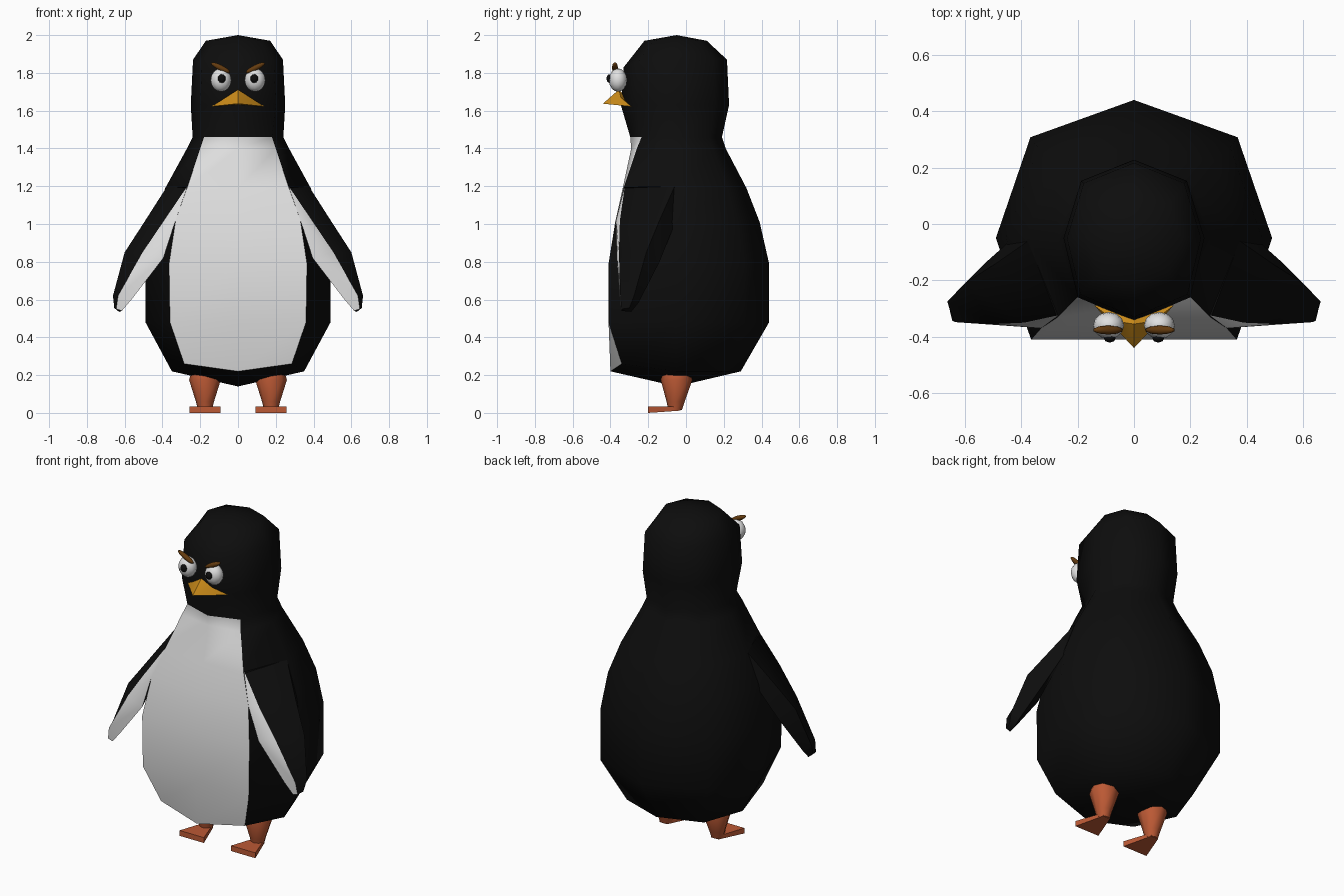
import bpy, bmesh, math
from mathutils import Vector

if "Cube" in bpy.data.objects:
    bpy.data.objects.remove(bpy.data.objects["Cube"])


def material(name, rgb):
    m = bpy.data.materials.new(name)
    m.diffuse_color = (*rgb, 1)
    m.use_nodes = True
    m.node_tree.nodes["Principled BSDF"].inputs["Base Color"].default_value = m.diffuse_color
    return m


BLACK = material("black", (0.004, 0.004, 0.004))
WHITE = material("white", (0.75, 0.75, 0.75))
BEAK = material("beak_orange", (0.6, 0.26, 0.01))
LEG = material("leg_orange", (0.5, 0.1, 0.035))
BROWN = material("brown", (0.13, 0.045, 0.005))


def finish(bm, name, mats, angle=60):
    bmesh.ops.recalc_face_normals(bm, faces=bm.faces[:])
    me = bpy.data.meshes.new(name)
    bm.to_mesh(me)
    bm.free()
    ob = bpy.data.objects.new(name, me)
    bpy.context.collection.objects.link(ob)
    for m in mats:
        me.materials.append(m)
    bpy.ops.object.select_all(action='DESELECT')
    ob.select_set(True)
    bpy.context.view_layer.objects.active = ob
    if angle:
        bpy.ops.object.shade_smooth_by_angle(angle=math.radians(angle))
    return ob


def loft(rings, paint=lambda row, col: 0, poles=None):
    """Skin closed rings; ends are capped, or joined to pole points."""
    bm = bmesh.new()
    vs = [[bm.verts.new(p) for p in r] for r in rings]
    n = len(vs[0])
    for i in range(len(vs) - 1):
        for j in range(n):
            k = (j + 1) % n
            f = bm.faces.new((vs[i][j], vs[i][k], vs[i + 1][k], vs[i + 1][j]))
            f.material_index = paint(i, j)
    for e, ring in enumerate((vs[0], vs[-1])):
        if poles:
            p = bm.verts.new(poles[e])
            for j in range(n):
                bm.faces.new((p, ring[j], ring[(j + 1) % n]))
        else:
            bm.faces.new(ring)
    return bm


def ellipsoid(name, loc, size, mat, tilt=0, seg=12, rings=8):
    bm = bmesh.new()
    bmesh.ops.create_uvsphere(bm, u_segments=seg, v_segments=rings, radius=1)
    bmesh.ops.scale(bm, vec=size, verts=bm.verts)
    c, s = math.cos(tilt), math.sin(tilt)
    for v in bm.verts:
        x, y, z = v.co
        v.co = Vector((x * c - z * s, y, x * s + z * c)) + Vector(loc)
    return finish(bm, name, [mat])


# Body and head: z, half width, front y, front corner (x, y, z), back y
profile = [
    (0.22, 0.35, -0.40, 0.285, -0.34, 0.26, 0.29),
    (0.48, 0.49, -0.41, 0.36, -0.41, 0.48, 0.44),
    (0.79, 0.49, -0.41, 0.365, -0.41, 0.79, 0.44),
    (1.01, 0.455, -0.375, 0.33, -0.37, 1.02, 0.39),
    (1.19, 0.385, -0.335, 0.27, -0.33, 1.19, 0.32),
    (1.40, 0.27, -0.29, 0.20, -0.26, 1.40, 0.21),
    (1.46, 0.24, -0.295, 0.18, -0.235, 1.46, 0.19),
    (1.63, 0.25, -0.345, 0.20, -0.26, 1.63, 0.228),
    (1.83, 0.238, -0.33, 0.19, -0.25, 1.86, 0.217),
    (1.97, 0.17, -0.22, 0.12, -0.17, 1.97, 0.11),
]
CY = -0.05
rings = []
for z, w, f, dx, dy, dz, b in profile:
    zb = 1.87 if z == 1.83 else z
    bx, by = 0.75 * w, CY + 0.73 * (b - CY)
    rings.append([(0, f, z), (dx, dy, dz), (w, CY, zb), (bx, by, zb),
                  (0, b, zb), (-bx, by, zb), (-w, CY, zb), (-dx, dy, dz)])
# The two front columns up to the neck form the white belly
finish(loft(rings, lambda i, j: 1 if i < 6 and j in (0, 7) else 0,
            [(0, CY, 0.14), (0, CY, 2.0)]), "body", [BLACK, WHITE])

# Wing sections: front inner, front outer, outer, back
wing = [
    [(0.265, -0.325, 1.20), (0.275, -0.325, 1.19), (0.375, -0.06, 1.20), (0.30, -0.05, 1.15)],
    [(0.33, -0.37, 1.02), (0.39, -0.35, 1.02), (0.49, -0.14, 1.02), (0.44, -0.06, 1.00)],
    [(0.395, -0.365, 0.82), (0.505, -0.355, 0.85), (0.60, -0.21, 0.85), (0.53, -0.14, 0.80)],
    [(0.56, -0.35, 0.605), (0.635, -0.348, 0.62), (0.662, -0.275, 0.62), (0.62, -0.25, 0.585)],
    [(0.615, -0.342, 0.54), (0.645, -0.342, 0.55), (0.655, -0.30, 0.555), (0.63, -0.29, 0.535)],
]

for side, s in (("left", 1), ("right", -1)):
    pts = [[(s * x, y, z) for x, y, z in sec] for sec in wing]
    finish(loft(pts, lambda i, j: 1 if j == 0 else 0), side + "_wing", [BLACK, WHITE])

    # Eye, pupil and slanted brow
    ellipsoid(side + "_eye", (s * 0.09, -0.36, 1.762), (0.055, 0.048, 0.062), WHITE)
    ellipsoid(side + "_pupil", (s * 0.086, -0.405, 1.77), (0.021, 0.016, 0.023), BLACK, 0, 8, 6)
    ellipsoid(side + "_brow", (s * 0.092, -0.376, 1.827), (0.06, 0.016, 0.015),
              BROWN, s * math.radians(27), 10, 6)

    # Tapered leg
    leg = []
    for z, r, cy in ((0.015, 0.036, -0.058), (0.06, 0.048, -0.055),
                     (0.175, 0.084, -0.05), (0.205, 0.075, -0.05)):
        leg.append([(s * 0.175 + r * math.cos(a * math.pi / 4),
                     cy + r * math.sin(a * math.pi / 4), z) for a in range(8)])
    finish(loft(leg), side + "_leg", [LEG])

    # Wedge foot, wide at the toes
    foot = [[(s * 0.175 + dx, y, z) for dx, y in
             ((-0.083, -0.20), (0.083, -0.20), (0.025, -0.03), (-0.025, -0.03))]
            for z in (0.005, 0.033)]
    foot[0] = [(x, y, 0.0 if y < -0.1 else 0.012) for x, y, z in foot[0]]
    finish(loft(foot), side + "_foot", [LEG], 30)

# Beak: ridge from the bridge to the tip, flaring to the cheeks
bm = bmesh.new()
top, tip, back = [bm.verts.new(p) for p in
                  ((0, -0.355, 1.712), (0, -0.44, 1.637), (0, -0.28, 1.63))]
for s in (1, -1):
    mid = bm.verts.new((s * 0.065, -0.345, 1.67))
    end = bm.verts.new((s * 0.14, -0.29, 1.622))
    for f in ((top, tip, mid), (mid, tip, end), (tip, back, end),
              (top, mid, back), (mid, end, back)):
        bm.faces.new(f)
finish(bm, "beak", [BEAK], 30)
